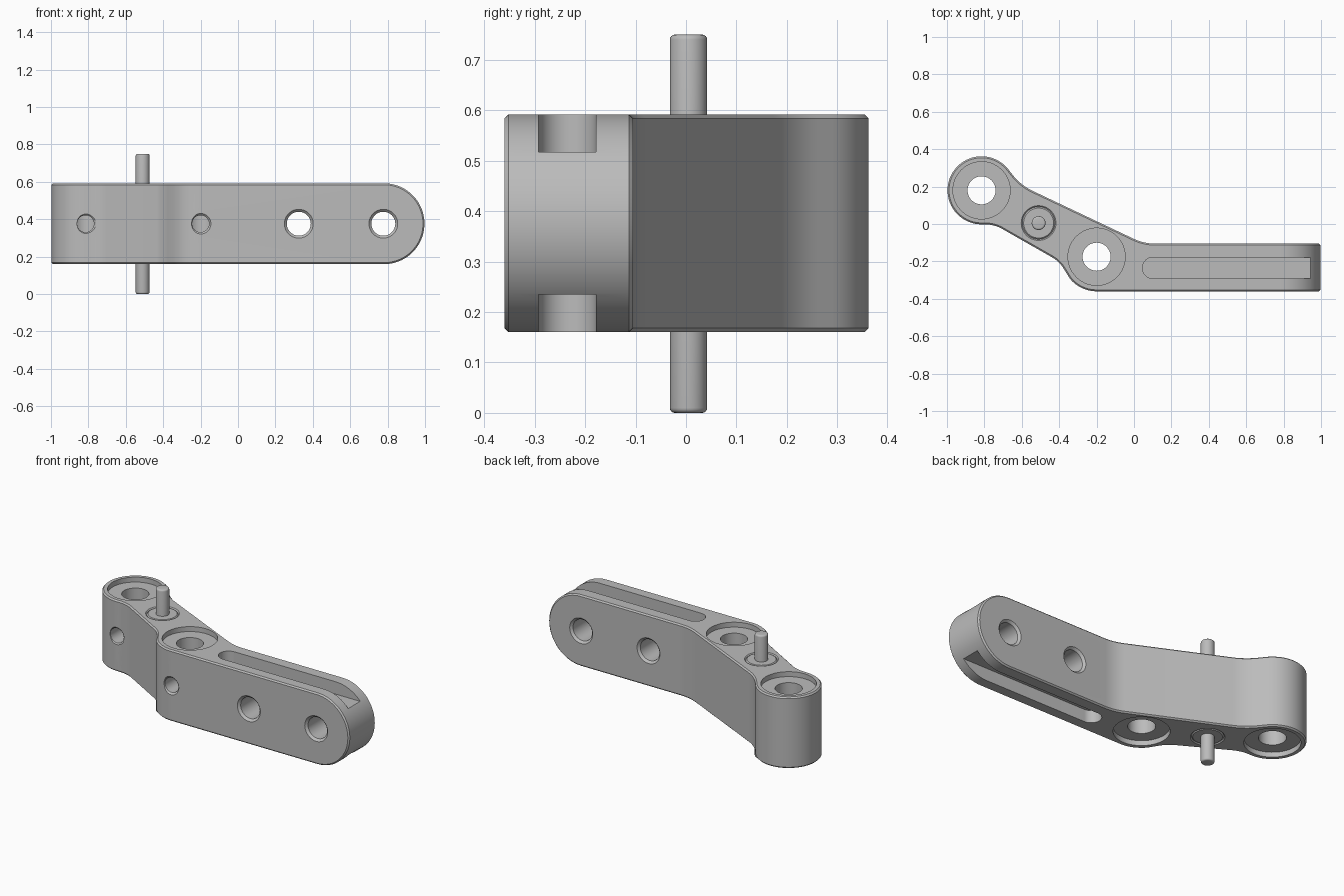
import bpy, bmesh
from math import sin, cos, pi, radians
from mathutils import Vector, Matrix

if "Cube" in bpy.data.objects:
    bpy.data.objects.remove(bpy.data.objects["Cube"])

grey = bpy.data.materials.new("satin grey")
grey.use_nodes = True
grey.diffuse_color = (0.5, 0.5, 0.5, 1)
grey.node_tree.nodes["Principled BSDF"].inputs["Base Color"].default_value = (0.5, 0.5, 0.5, 1)

BOTTOM, TOP = 0.16, 0.592
MID = (BOTTOM + TOP) / 2
END_BOSS, ELBOW = (-0.815, 0.18), (-0.2, -0.175)
PIN = (-0.51, 0.005)


def arc(centre, r, a0, a1, n):
    angles = [radians(a0 + (a1 - a0) * i / n) for i in range(n + 1)]
    return [(centre[0] + r * cos(a), centre[1] + r * sin(a)) for a in angles]


def blend(a, corner, b, d, n=8):
    """Round a corner between points a and b, starting d away from it."""
    a, c, b = Vector(a), Vector(corner), Vector(b)
    p, q = c + (a - c).normalized() * d, c + (b - c).normalized() * d
    return [tuple(p.lerp(c, t).lerp(c.lerp(q, t), t)) for t in (i / n for i in range(n + 1))]


def finish(name, bm):
    bmesh.ops.recalc_face_normals(bm, faces=bm.faces)
    mesh = bpy.data.meshes.new(name)
    bm.to_mesh(mesh)
    bm.free()
    mesh.materials.append(grey)
    obj = bpy.data.objects.new(name, mesh)
    bpy.context.collection.objects.link(obj)
    return obj


def prism(name, points, low, high, along_y=False):
    """Extrude an outline along z, or along y when it lies in the xz plane."""
    place = (lambda p, h: (p[0], h, p[1])) if along_y else (lambda p, h: (p[0], p[1], h))
    bm = bmesh.new()
    face = bm.faces.new([bm.verts.new(place(p, low)) for p in points])
    side = bmesh.ops.extrude_face_region(bm, geom=[face])["geom"]
    shift = Vector(place((0, 0), high - low))
    bmesh.ops.translate(bm, vec=shift, verts=[v for v in side if isinstance(v, bmesh.types.BMVert)])
    return finish(name, bm)


def lathe(name, profile, x, other, along_y=False, n=56):
    """Turn a (radius, height) profile about a z axis, or a y axis at height other."""
    bm = bmesh.new()
    rings = [[bm.verts.new((r * cos(2 * pi * i / n), r * sin(2 * pi * i / n), h))
              for i in range(n)] for r, h in profile]
    for a, b in zip(rings, rings[1:]):
        for i in range(n):
            bm.faces.new((a[i], a[(i + 1) % n], b[(i + 1) % n], b[i]))
    bm.faces.new(rings[0])
    bm.faces.new(rings[-1])
    if along_y:
        bm.transform(Matrix.Translation((x, 0, other)) @ Matrix.Rotation(-pi / 2, 4, "X"))
    else:
        bm.transform(Matrix.Translation((x, other, 0)))
    return finish(name, bm)


def apply(obj, mod):
    bpy.context.view_layer.objects.active = obj
    bpy.ops.object.modifier_apply(modifier=mod.name)


def boolean(obj, cutter, operation="DIFFERENCE"):
    mod = obj.modifiers.new("cut", "BOOLEAN")
    mod.operation, mod.solver, mod.object = operation, "EXACT", cutter
    apply(obj, mod)
    bpy.data.objects.remove(cutter)


def smooth(obj):
    bpy.ops.object.select_all(action="DESELECT")
    obj.select_set(True)
    bpy.context.view_layer.objects.active = obj
    bpy.ops.object.shade_smooth_by_angle(angle=radians(25))


# Cranked body outline: round end boss, sloping web, elbow and straight arm
boss = arc(END_BOSS, 0.182, 38, 270, 44)
elbow = arc(ELBOW, 0.185, 220, 270, 10)
web_top, web_low, web_end, arm_back = (-0.605, 0.207), (-0.747, -0.002), (-0.4, -0.2), (0.053, -0.105)
outline = (boss
           + blend(boss[-1], web_low, web_end, 0.05)
           + blend(web_low, web_end, elbow[0], 0.045)
           + elbow + [(1.2, -0.36), (1.2, -0.105)]
           + blend((1.2, -0.105), arm_back, web_top, 0.06)
           + blend(arm_back, web_top, boss[0], 0.07))
body = prism("cranked_body", outline, -0.3, 1.1)

# Trim to height, with the far end of the arm rounded
half = (TOP - BOTTOM) / 2
trim = arc((0.997 - half, MID), half, -90, 90, 40) + [(-1.5, TOP), (-1.5, BOTTOM)]
boolean(body, prism("trim", trim, -1, 1, True), "INTERSECT")
bevel = body.modifiers.new("edge", "BEVEL")
bevel.width, bevel.segments, bevel.limit_method = 0.008, 1, "ANGLE"
bevel.angle_limit = radians(50)
apply(body, bevel)

# Vertical bores with a shallow counterbore at each face
for x, y in (END_BOSS, ELBOW):
    lip = 0.03
    boolean(body, lathe("bore", [(0.153, 0), (0.153, BOTTOM + lip), (0.075, BOTTOM + lip),
                                 (0.075, TOP - lip), (0.153, TOP - lip), (0.153, 0.8)], x, y))
    # Set-screw hole from the front into the bore
    front = y - 0.183
    boolean(body, lathe("screw_hole", [(0.073, front - 0.02), (0.045, front + 0.008),
                                       (0.045, y)], x, MID, True))

# Countersunk cross holes through the arm
for x in (0.325, 0.777):
    boolean(body, lathe("cross_hole", [(0.097, -0.38), (0.064, -0.347), (0.064, -0.118),
                                       (0.097, -0.085)], x, MID, True))

# Open-ended slots in the upper and lower faces of the arm
slot = arc((0.102, -0.235), 0.057, 90, 270, 20) + [(1.2, -0.292), (1.2, -0.178)]
for low, high in ((TOP - 0.075, 0.9), (-0.2, BOTTOM + 0.075)):
    boolean(body, prism("slot", slot, low, high))

# Chamfered seat for the pin bushing
seat = 0.006
boolean(body, lathe("seat", [(0.103, BOTTOM - 0.01), (0.087, BOTTOM + seat),
                             (0.087, TOP - seat), (0.103, TOP + 0.01)], *PIN))
bushing = lathe("pin_bushing", [(0.08, BOTTOM + 0.001), (0.087, BOTTOM + seat + 0.002),
                                (0.087, TOP - seat - 0.002), (0.08, TOP - 0.001)], *PIN)

# Pin with softened ends
tip = [(0.037 - 0.01 * (1 - sin(a)), 0.01 * (1 - cos(a))) for a in (0, pi / 8, pi / 4, 3 * pi / 8, pi / 2)]
pin = lathe("pivot_pin", tip + [(r, 0.75 - h) for r, h in reversed(tip)], *PIN, n=40)

for part in (body, bushing, pin):
    smooth(part)
